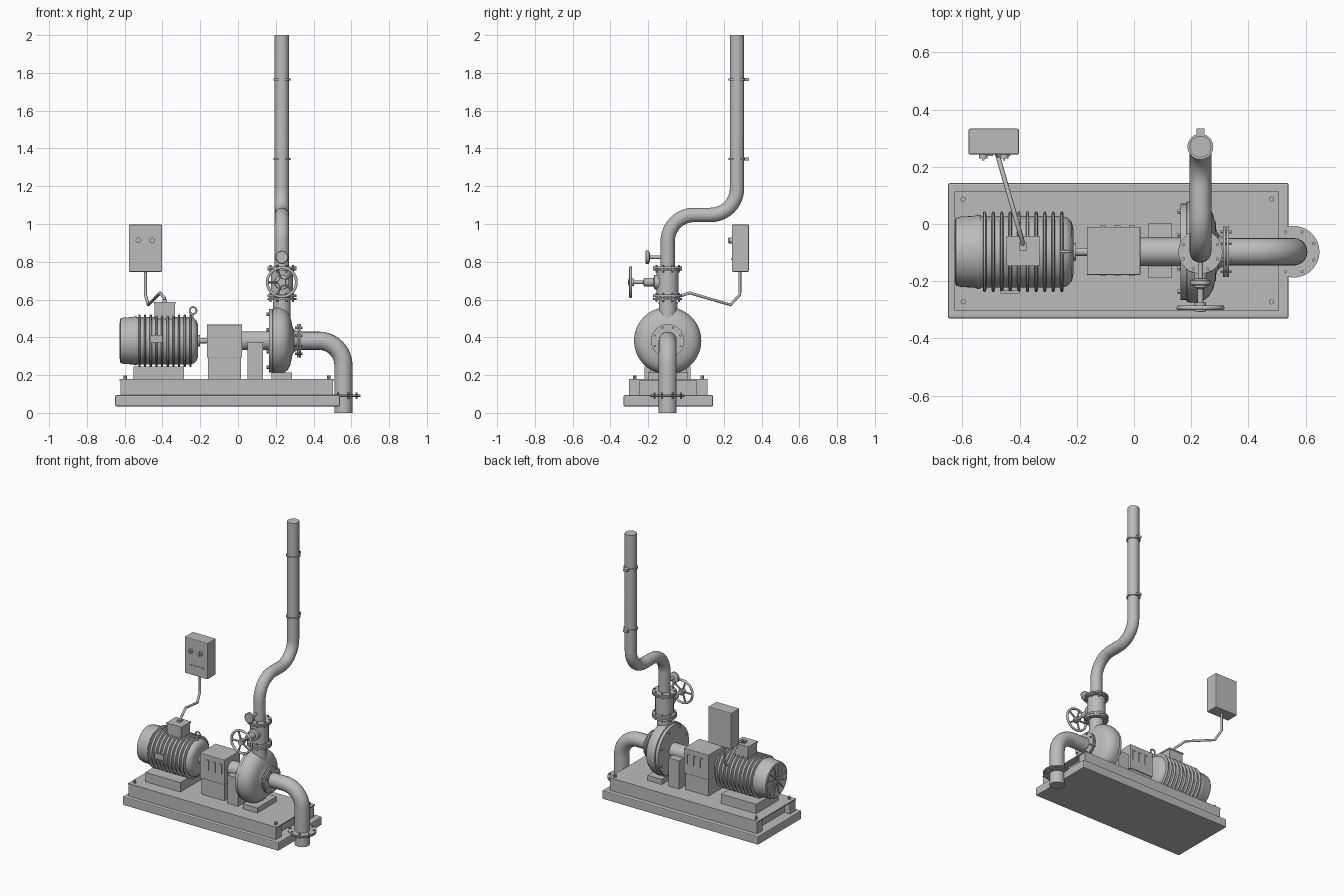
import bpy, bmesh
from math import pi, sin, cos, radians
from mathutils import Vector

if "Cube" in bpy.data.objects:
    bpy.data.objects.remove(bpy.data.objects["Cube"])

gray = bpy.data.materials.new("plain gray")
gray.use_nodes = True
gray.diffuse_color = (0.5, 0.5, 0.5, 1)
gray.node_tree.nodes["Principled BSDF"].inputs["Base Color"].default_value = (0.5, 0.5, 0.5, 1)

X, Y, Z = Vector((1, 0, 0)), Vector((0, 1, 0)), Vector((0, 0, 1))
AX_Y, AX_Z = -0.097, 0.382      # shared shaft line
PIPE_X = 0.232                  # discharge line


def add_object(name, bm):
    mesh = bpy.data.meshes.new(name)
    bm.to_mesh(mesh)
    bm.free()
    obj = bpy.data.objects.new(name, mesh)
    bpy.context.collection.objects.link(obj)
    mesh.materials.append(gray)
    return obj


def smooth(obj, angle=35):
    bpy.ops.object.select_all(action='DESELECT')
    obj.select_set(True)
    bpy.context.view_layer.objects.active = obj
    bpy.ops.object.shade_smooth_by_angle(angle=radians(angle))


def box(name, x, y, z, bevel=0):
    bm = bmesh.new()
    bmesh.ops.create_cube(bm, size=1)
    for v in bm.verts:
        v.co = [lo + (hi - lo) * (c + 0.5) for (lo, hi), c in zip((x, y, z), v.co)]
    if bevel:
        bmesh.ops.bevel(bm, geom=bm.edges[:], offset=bevel, segments=2,
                        profile=0.5, affect='EDGES')
    return add_object(name, bm)


def lathe(name, profile, origin, axis=Z, steps=40):
    """Spin (distance along axis, radius) points round an axis."""
    bm = bmesh.new()
    verts = [bm.verts.new((r, 0, h)) for h, r in profile]
    edges = [bm.edges.new(pair) for pair in zip(verts, verts[1:])]
    bmesh.ops.spin(bm, geom=verts + edges, cent=(0, 0, 0), axis=Z,
                   angle=2 * pi, steps=steps, use_merge=True)
    bmesh.ops.remove_doubles(bm, verts=bm.verts[:], dist=1e-5)
    bmesh.ops.recalc_face_normals(bm, faces=bm.faces[:])
    turn = Z.rotation_difference(axis)
    for v in bm.verts:
        v.co = turn @ v.co + Vector(origin)
    obj = add_object(name, bm)
    smooth(obj)
    return obj


def cylinder(name, start, axis, length, radius, steps=32):
    return lathe(name, [(0, 0), (0, radius), (length, radius), (length, 0)], start, axis, steps)


def ring_points(origin, axis, radius, count):
    turn = Z.rotation_difference(axis)
    for i in range(count):
        a = 2 * pi * (i + 0.5) / count
        yield Vector(origin) + turn @ Vector((radius * cos(a), radius * sin(a), 0))


def flange(name, origin, axis, radius, thick, gap=0.003, bolts=8):
    """Two bolted discs centred on origin."""
    origin = Vector(origin)
    for side in (-1, 1):
        start = origin + axis * (side * (gap + thick) / 2 - thick / 2)
        cylinder(name + "_disc", start, axis, thick, radius, 40)
    span = 2 * thick + gap + 0.018
    for p in ring_points(origin, axis, radius * 0.84, bolts):
        cylinder(name + "_bolt", p - axis * span / 2, axis, span, 0.006, 6)


def tube(name, points, radius, cyclic=False, resolution=6):
    curve = bpy.data.curves.new(name, 'CURVE')
    curve.dimensions = '3D'
    curve.bevel_depth = radius
    curve.bevel_resolution = resolution
    curve.use_fill_caps = True
    spline = curve.splines.new('POLY')
    spline.points.add(len(points) - 1)
    for sp, p in zip(spline.points, points):
        sp.co = (*p, 1)
    spline.use_cyclic_u = cyclic
    obj = bpy.data.objects.new(name, curve)
    bpy.context.collection.objects.link(obj)
    curve.materials.append(gray)
    bpy.ops.object.select_all(action='DESELECT')
    obj.select_set(True)
    bpy.context.view_layer.objects.active = obj
    bpy.ops.object.convert(target='MESH')
    smooth(bpy.context.object, 40)


def elbow_path(points, radius, steps=12):
    """Round off the right-angle corners of a path."""
    pts = [Vector(p) for p in points]
    path = [pts[0]]
    for before, p, after in zip(pts, pts[1:], pts[2:]):
        a, b = (before - p).normalized(), (after - p).normalized()
        centre = p + (a + b) * radius
        for i in range(steps + 1):
            t = pi / 2 * i / steps
            path.append(centre - (b * cos(t) + a * sin(t)) * radius)
    return path + [pts[-1]]


def hoop(name, origin, axis, radius, thick):
    tube(name, list(ring_points(origin, axis, radius, 32)), thick, True, 3)


# Plinth and base frame
box("plinth", (-0.65, 0.54), (-0.33, 0.143), (0.035, 0.094), 0.006)
box("base_top_plate", (-0.627, 0.507), (-0.303, 0.113), (0.172, 0.18))
box("base_core", (-0.58, 0.46), (-0.25, 0.06), (0.09, 0.175))
for y in (-0.303, 0.053):
    box("base_side_beam", (-0.622, 0.502), (y, y + 0.06), (0.09, 0.174))
for x in (-0.597, 0.48):
    for y in (-0.272, 0.087):
        cylinder("anchor_bolt", (x, y, 0.175), Z, 0.024, 0.009, 8)

# Motor with fan cover, fins and end bell
motor = (0, AX_Y, AX_Z)
lathe("motor_body", [(-0.54, 0), (-0.54, 0.125), (-0.25, 0.125), (-0.232, 0.119),
                     (-0.217, 0.103), (-0.212, 0.08), (-0.212, 0)], motor, X, 48)
lathe("fan_cover", [(-0.622, 0), (-0.622, 0.1), (-0.626, 0.108), (-0.622, 0.118), (-0.605, 0.123),
                    (-0.56, 0.125), (-0.545, 0.13), (-0.535, 0.128), (-0.535, 0)], motor, X, 48)
for i in range(10):
    x = -0.528 + i * 0.03
    lathe("cooling_fin", [(x, 0.12), (x, 0.134), (x + 0.003, 0.14), (x + 0.009, 0.14),
                          (x + 0.012, 0.134), (x + 0.012, 0.12)], motor, X, 48)
for p in ring_points((-0.624, AX_Y, AX_Z), X, 0.1, 12):
    tube("fan_grille_rib", [Vector((-0.622, AX_Y, AX_Z)), p], 0.004, False, 1)
box("motor_foot", (-0.553, -0.285), (-0.22, 0.025), (0.18, 0.245))
box("terminal_box", (-0.443, -0.333), (-0.143, -0.045), (0.49, 0.577))
box("terminal_box_lid", (-0.446, -0.33), (-0.146, -0.042), (0.577, 0.587))
box("nameplate", (-0.466, -0.4), (-0.242, -0.233), (0.372, 0.412))
hoop("lifting_eye", (-0.238, AX_Y, 0.542), Y, 0.018, 0.005)
cylinder("lifting_eye_stem", (-0.244, AX_Y, 0.49), Z, 0.036, 0.008, 12)

# Shaft, coupling guard and bearing housing
cylinder("shaft", (-0.22, AX_Y, AX_Z), X, 0.1, 0.014, 24)
cylinder("shaft_collar", (-0.214, AX_Y, AX_Z), X, 0.012, 0.03, 24)
box("guard_pedestal", (-0.16, 0.015), (-0.17, -0.017), (0.18, 0.295))
box("coupling_guard", (-0.165, 0.022), (-0.178, -0.01), (0.292, 0.467), 0.003)
for y in (-0.182, -0.012):
    for x in (-0.1, -0.05, 0):
        box("guard_louvre", (x - 0.003, x + 0.003), (y, y + 0.006), (0.362, 0.432))
        box("guard_louvre_tip", (x - 0.018, x), (y, y + 0.006), (0.426, 0.432))
cylinder("bearing_housing", (0.015, AX_Y, AX_Z), X, 0.16, 0.049, 40)
box("bearing_support", (0.05, 0.132), (-0.188, 0.003), (0.18, 0.375))

# Pump casing
pump = (0, AX_Y, AX_Z)
lathe("pump_casing", [(0.163, 0), (0.163, 0.168), (0.183, 0.168), (0.185, 0.176), (0.215, 0.178),
                      (0.24, 0.172), (0.262, 0.156), (0.276, 0.132), (0.284, 0.1), (0.288, 0.075),
                      (0.296, 0.06), (0.312, 0.052), (0.312, 0)], pump, X, 56)
for p in ring_points((0.152, AX_Y, AX_Z), X, 0.152, 8):
    cylinder("casing_bolt", p, X, 0.015, 0.009, 6)
box("pump_foot", (0.178, 0.287), (-0.2, 0.01), (0.18, 0.215))

# Suction pipe
flange("suction_flange", (0.322, AX_Y, AX_Z), X, 0.088, 0.009)
tube("suction_pipe", elbow_path([(0.3, AX_Y, AX_Z), (0.558, AX_Y, AX_Z), (0.558, AX_Y, 0)], 0.13),
     0.048, False, 8)
flange("inlet_flange", (0.558, AX_Y, 0.091), Z, 0.09, 0.006)

# Discharge neck and gate valve
out = Vector((PIPE_X, AX_Y, 0))
cylinder("discharge_neck", out + Z * 0.5, Z, 0.12, 0.047, 40)
flange("discharge_flange", out + Z * 0.611, Z, 0.077, 0.013)
cylinder("valve_body", out + Z * 0.61, Z, 0.16, 0.058, 40)
flange("valve_flange", out + Z * 0.764, Z, 0.077, 0.009)
wheel = Vector((PIPE_X, -0.293, 0.692))
lathe("valve_bonnet", [(0, 0), (0, 0.04), (0.07, 0.038), (0.075, 0.022), (0.125, 0.022),
                       (0.13, 0.01), (0.21, 0.01), (0.21, 0)], out + Z * 0.692, -Y, 32)
hoop("handwheel_rim", wheel, Y, 0.077, 0.008)
cylinder("handwheel_hub", wheel - Y * 0.012, Y, 0.03, 0.02, 24)
for p in ring_points(wheel, Y, 0.077, 5):
    tube("handwheel_spoke", [wheel, p], 0.006, False, 2)

# Pressure gauge
cylinder("gauge_stem", (PIPE_X, -0.2, 0.824), Y, 0.08, 0.009, 16)
lathe("gauge_dial", [(0, 0), (0, 0.03), (0.004, 0.035), (0.018, 0.035), (0.024, 0.02), (0.024, 0)],
      (PIPE_X, -0.215, 0.824), Y, 32)

# Discharge riser with clamps
riser = Vector((PIPE_X, 0.27, 0))
tube("discharge_riser", elbow_path([out + Z * 0.76, out + Z * 1.048, riser + Z * 1.048,
                                    riser + Z * 2], 0.14), 0.038, False, 8)
for z in (1.345, 1.765):
    cylinder("pipe_clamp", riser + Z * (z - 0.005), Z, 0.01, 0.045, 40)
    box("clamp_lug", (PIPE_X - 0.014, PIPE_X + 0.014), (0.305, 0.333), (z - 0.008, z + 0.008))

# Control panel
box("control_panel", (-0.578, -0.402), (0.243, 0.333), (0.747, 0.997), 0.005)
for x in (-0.527, -0.454):
    cylinder("panel_knob", (x, 0.228, 0.913), Y, 0.02, 0.015, 20)
    box("knob_grip", (x - 0.004, x + 0.004), (0.222, 0.232), (0.9, 0.926))
for i in range(4):
    x = -0.54 + i * 0.03
    box("panel_label", (x, x + 0.018), (0.238, 0.245), (0.81, 0.818))

# Conduit from panel to motor
tube("conduit", [(-0.49, 0.285, 0.755), (-0.49, 0.285, 0.625), (-0.475, 0.235, 0.572),
                 (-0.413, 0.02, 0.635), (-0.39, -0.06, 0.61), (-0.388, -0.08, 0.58)], 0.008)
box("conduit_fitting", (-0.4, -0.376), (-0.095, -0.065), (0.585, 0.6))
